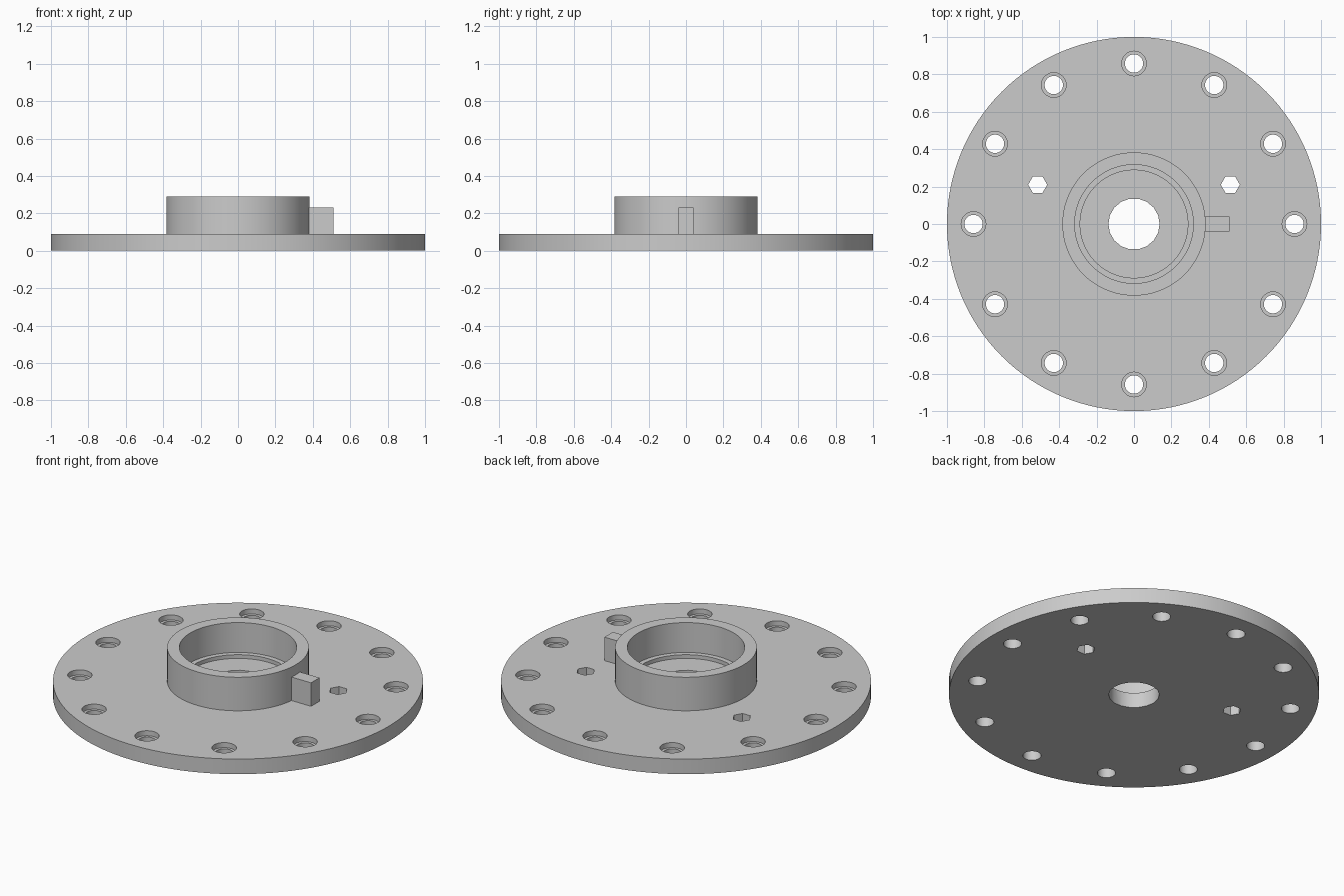
import bpy, bmesh
from math import cos, sin, tau, radians

cube = bpy.data.objects.get("Cube")
if cube:
    bpy.data.objects.remove(cube, do_unlink=True)

# One plain grey for the whole flange
grey = bpy.data.materials.new("machined grey")
grey.use_nodes = True
grey.diffuse_color = (0.6, 0.6, 0.6, 1)
grey.node_tree.nodes["Principled BSDF"].inputs["Base Color"].default_value = (0.6, 0.6, 0.6, 1)

PLATE_TOP = 0.09
BOLT_CIRCLE = 0.858
BOLT_COUNT = 12


def lathe(bm, profile, sides, x=0, y=0, solid=True):
    """Spin (radius, z) points about a vertical axis; cap the ends or close the loop."""
    rings = [[bm.verts.new((x + r * cos(tau * i / sides), y + r * sin(tau * i / sides), z))
              for i in range(sides)] for r, z in profile]
    pairs = list(zip(rings, rings[1:]))
    if solid:
        bm.faces.new(rings[0][::-1])
        bm.faces.new(rings[-1])
    else:
        pairs.append((rings[-1], rings[0]))
    for low, high in pairs:
        for i in range(sides):
            j = (i + 1) % sides
            bm.faces.new((low[i], low[j], high[j], high[i]))


def finish(bm, name):
    bmesh.ops.recalc_face_normals(bm, faces=bm.faces)
    mesh = bpy.data.meshes.new(name)
    bm.to_mesh(mesh)
    bm.free()
    mesh.materials.append(grey)
    obj = bpy.data.objects.new(name, mesh)
    bpy.context.collection.objects.link(obj)
    return obj


def smooth(obj):
    obj.data.shade_smooth()
    obj.data.set_sharp_from_angle(angle=radians(30))


# Base plate
bm = bmesh.new()
lathe(bm, [(1, 0), (1, PLATE_TOP)], 128)
plate = finish(bm, "base_plate")

# Hole cutters: centre bore, counterbored bolt holes, hexagonal holes
bm = bmesh.new()
lathe(bm, [(0.137, -0.1), (0.137, 0.2)], 18)
bolt = [(0.049, -0.1), (0.049, 0.06), (0.066, 0.06), (0.066, 0.2)]
for i in range(BOLT_COUNT):
    a = tau * i / BOLT_COUNT
    lathe(bm, bolt, 32, BOLT_CIRCLE * cos(a), BOLT_CIRCLE * sin(a))
for side in (-1, 1):
    lathe(bm, [(0.051, -0.1), (0.051, 0.2)], 6, side * 0.515, 0.21)
cutter = finish(bm, "hole_cutter")
cutter.hide_render = True

mod = plate.modifiers.new("holes", 'BOOLEAN')
mod.operation = 'DIFFERENCE'
mod.solver = 'EXACT'
mod.object = cutter
graph = bpy.context.evaluated_depsgraph_get()
plate.data = bpy.data.meshes.new_from_object(plate.evaluated_get(graph))
plate.modifiers.clear()
bpy.data.objects.remove(cutter, do_unlink=True)
smooth(plate)

# Raised collar with a stepped seat inside
bm = bmesh.new()
lathe(bm, [(0.383, 0.08), (0.383, 0.29), (0.317, 0.29), (0.317, 0.112),
           (0.288, 0.112), (0.288, 0.08)], 96, solid=False)
smooth(finish(bm, "collar"))

# Locating key on the left of the collar
bm = bmesh.new()
bmesh.ops.create_cube(bm, size=1)
bmesh.ops.scale(bm, verts=bm.verts, vec=(0.15, 0.08, 0.15))
bmesh.ops.translate(bm, verts=bm.verts, vec=(0.435, 0, 0.155))
finish(bm, "locating_key")
